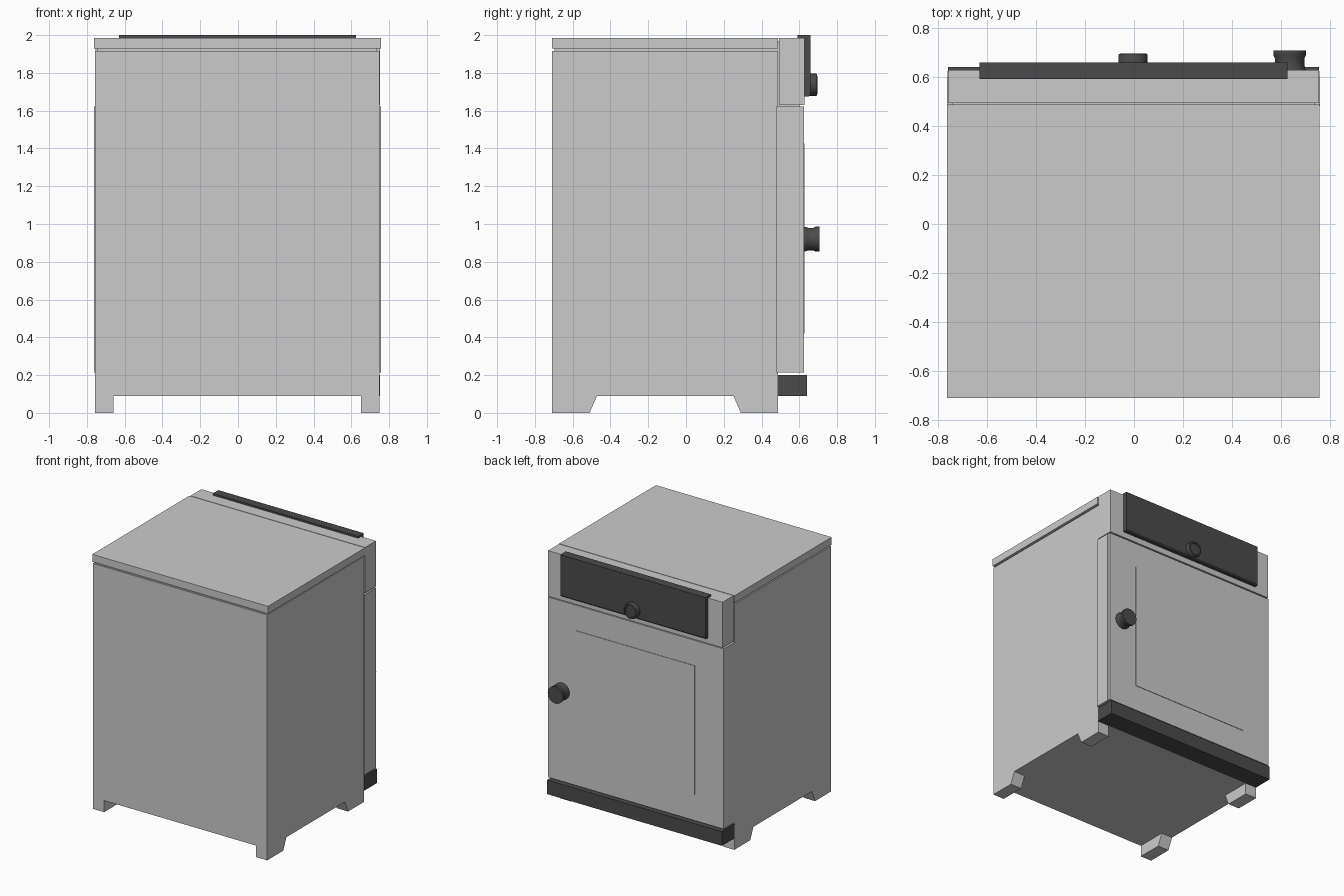
import bpy, bmesh, math

if "Cube" in bpy.data.objects:
    bpy.data.objects.remove(bpy.data.objects["Cube"])

dark = bpy.data.materials.new("dark_plastic")
dark.diffuse_color = (0.07, 0.07, 0.07, 1)
dark.use_nodes = True
dark.node_tree.nodes["Principled BSDF"].inputs["Base Color"].default_value = dark.diffuse_color


def finish(bm, name, mat=None):
    bmesh.ops.recalc_face_normals(bm, faces=bm.faces)
    me = bpy.data.meshes.new(name)
    bm.to_mesh(me)
    bm.free()
    ob = bpy.data.objects.new(name, me)
    bpy.context.collection.objects.link(ob)
    if mat:
        me.materials.append(mat)
    return ob


def prism(name, profile, x0, x1, mat=None):
    """Extrude a (y, z) profile along x."""
    bm = bmesh.new()
    face = bm.faces.new([bm.verts.new((x0, y, z)) for y, z in profile])
    ext = bmesh.ops.extrude_face_region(bm, geom=[face])["geom"]
    moved = [g for g in ext if isinstance(g, bmesh.types.BMVert)]
    bmesh.ops.translate(bm, verts=moved, vec=(x1 - x0, 0, 0))
    return finish(bm, name, mat)


def box(name, x, y, z, mat=None):
    return prism(name, [(y[0], z[0]), (y[1], z[0]), (y[1], z[1]), (y[0], z[1])], *x, mat)


def knob(name, cx, cz, profile, mat, sides=32):
    """Revolve a (radius, y) profile about an axis along y."""
    bm = bmesh.new()
    rings = []
    for r, y in profile:
        rings.append([bm.verts.new((cx + r * math.cos(i * math.tau / sides), y,
                                    cz + r * math.sin(i * math.tau / sides)))
                      for i in range(sides)])
    for a, b in zip(rings, rings[1:]):
        for i in range(sides):
            j = (i + 1) % sides
            bm.faces.new((a[i], a[j], b[j], b[i]))
    bm.faces.new(rings[0])
    bm.faces.new(rings[-1])
    ob = finish(bm, name, mat)
    bpy.context.view_layer.objects.active = ob
    ob.select_set(True)
    bpy.ops.object.shade_smooth_by_angle(angle=math.radians(35))
    ob.select_set(False)


# Cabinet, recessed seam and lid
box("cabinet_body", (-0.758, 0.748), (-0.709, 0.486), (0.09, 1.916))
box("lid_seam", (-0.745, 0.735), (-0.697, 0.475), (1.91, 1.935))
box("lid", (-0.762, 0.756), (-0.709, 0.487), (1.928, 1.986))

# Feet with a slanted inner side
for side, x in (("left", (-0.758, -0.66)), ("right", (0.65, 0.748))):
    prism(side + "_front_foot", [(-0.709, 0), (-0.51, 0), (-0.47, 0.092), (-0.709, 0.092)], *x)
    prism(side + "_rear_foot", [(0.486, 0), (0.29, 0), (0.25, 0.092), (0.486, 0.092)], *x)

# Door with raised window pane
box("door", (-0.762, 0.757), (0.48, 0.601), (0.215, 1.622))
box("door_face", (-0.76, 0.755), (0.601, 0.624), (0.215, 1.622))
box("door_window", (-0.515, 0.507), (0.61, 0.628), (0.42, 1.425))

# Control housing and dark fascia that hooks over the top edge
box("housing_seam", (-0.74, 0.735), (0.47, 0.6), (1.6, 1.97))
box("control_housing", (-0.755, 0.753), (0.492, 0.627), (1.63, 1.986))
prism("control_fascia", [(0.62, 1.675), (0.65, 1.675), (0.658, 1.683), (0.658, 2.0),
                         (0.59, 2.0), (0.59, 1.98), (0.62, 1.98)], -0.63, 0.625, dark)

# Lower trim bar
box("lower_trim", (-0.758, 0.753), (0.485, 0.64), (0.09, 0.2), dark)

# Knobs
knob("control_knob", -0.004, 1.737, [(0.06, 0.65), (0.06, 0.685), (0.057, 0.693),
                                     (0.047, 0.695), (0.043, 0.686)], dark)
knob("door_knob", 0.634, 0.92, [(0.065, 0.6), (0.065, 0.632), (0.06, 0.645), (0.06, 0.675),
                                (0.066, 0.688), (0.066, 0.706)], dark)
